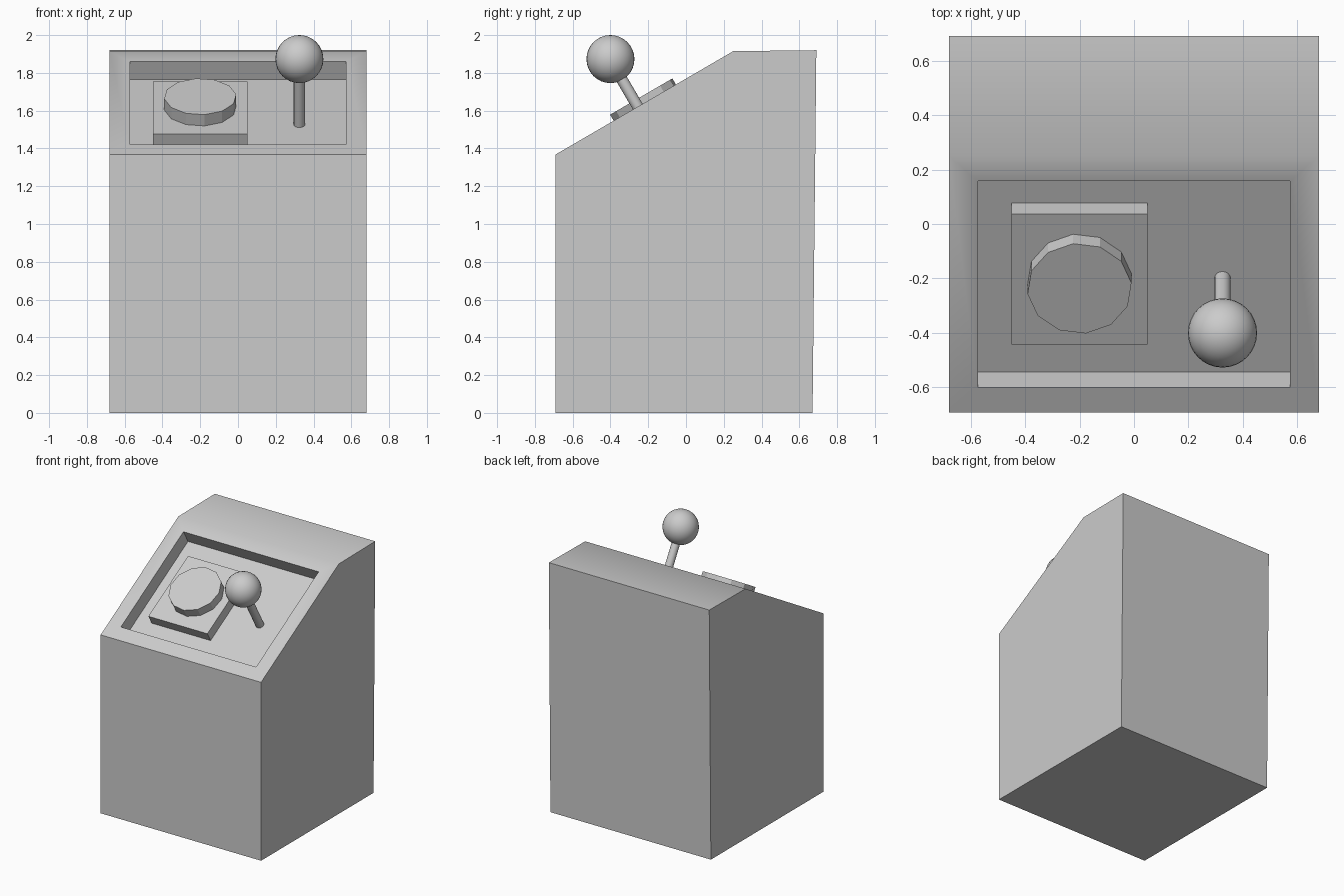
import bpy, bmesh, math
from mathutils import Matrix, Vector

if "Cube" in bpy.data.objects:
    bpy.data.objects.remove(bpy.data.objects["Cube"])

HALF_W = 0.68
TILT = math.radians(30.2)
# Panel frame: x across, local y up the slope, local z out of the slope
PANEL = Matrix.Translation((0, -0.692, 1.367)) @ Matrix.Rotation(TILT, 4, 'X')
RECESS = 0.11


def finish(name, bm, smooth_angle=None):
    bmesh.ops.recalc_face_normals(bm, faces=bm.faces)
    mesh = bpy.data.meshes.new(name)
    bm.to_mesh(mesh)
    bm.free()
    obj = bpy.data.objects.new(name, mesh)
    bpy.context.collection.objects.link(obj)
    if smooth_angle:
        bpy.ops.object.select_all(action='DESELECT')
        obj.select_set(True)
        bpy.context.view_layer.objects.active = obj
        bpy.ops.object.shade_smooth_by_angle(angle=math.radians(smooth_angle))
    return obj


def panel_cylinder(name, x, u, bottom, top, radius, sides, turn=0, smooth_angle=None):
    """Cylinder standing square to the sloping panel."""
    bm = bmesh.new()
    place = (PANEL @ Matrix.Translation((x, u, (bottom + top) / 2))
             @ Matrix.Rotation(math.radians(turn), 4, 'Z'))
    bmesh.ops.create_cone(bm, cap_ends=True, segments=sides, radius1=radius,
                          radius2=radius, depth=top - bottom, matrix=place)
    return finish(name, bm, smooth_angle)


# Cabinet: side profile extruded across, with a recess in the sloping face
profile = [(-0.692, 0), (0.67, 0), (0.69, 1.92), (0.25, 1.915), (-0.692, 1.367)]
bm = bmesh.new()
side = bm.faces.new([bm.verts.new((-HALF_W, y, z)) for y, z in profile])
extruded = bmesh.ops.extrude_face_region(bm, geom=[side])
bmesh.ops.translate(bm, vec=(2 * HALF_W, 0, 0),
                    verts=[g for g in extruded['geom'] if isinstance(g, bmesh.types.BMVert)])
bmesh.ops.recalc_face_normals(bm, faces=bm.faces)
normal = PANEL.to_3x3() @ Vector((0, 0, 1))
slope = max(bm.faces, key=lambda f: f.normal.dot(normal))
bmesh.ops.inset_region(bm, faces=[slope], thickness=0.107, use_even_offset=True)
floor = bmesh.ops.extrude_discrete_faces(bm, faces=[slope])['faces'][0]
bmesh.ops.translate(bm, vec=-normal * RECESS, verts=floor.verts)
finish("cabinet", bm, 40)

# Button plate on the recess floor
bm = bmesh.new()
bmesh.ops.create_cube(bm, size=1, matrix=PANEL
                      @ Matrix.Translation((-0.20, 0.548, -0.0725))
                      @ Matrix.Diagonal((0.50, 0.555, 0.081, 1)))
finish("button_plate", bm)

# Low-poly round button
panel_cylinder("button", -0.20, 0.548, -0.04, 0.037, 0.192, 12, turn=7)

# Joystick shaft and ball
panel_cylinder("joystick_shaft", 0.325, 0.505, -RECESS - 0.005, 0.25, 0.03, 16, smooth_angle=40)
bm = bmesh.new()
bmesh.ops.create_uvsphere(bm, u_segments=32, v_segments=16, radius=0.127,
                          matrix=Matrix.Translation((0.325, -0.40, 1.873)))
finish("joystick_ball", bm, 60)
